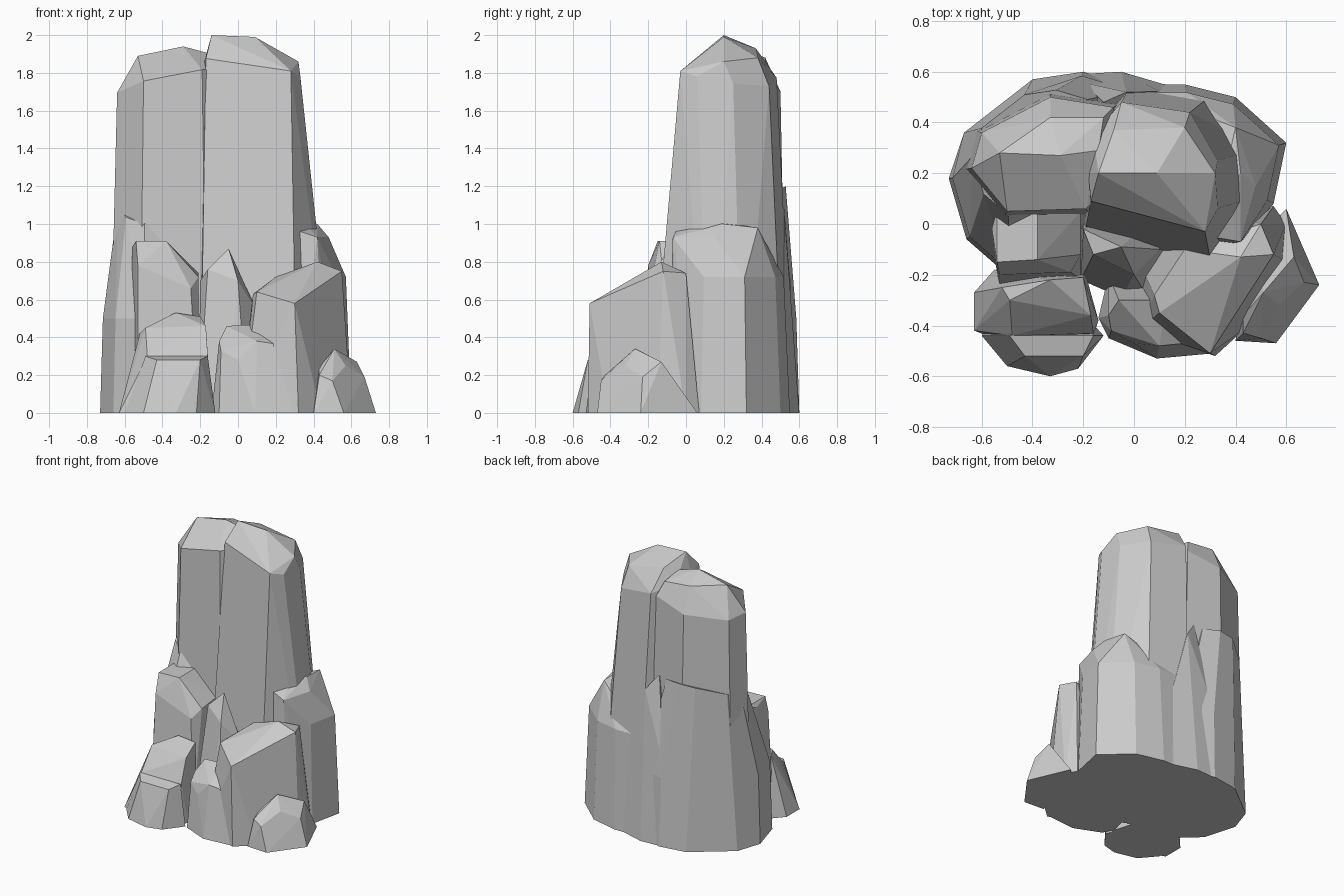
import bpy, bmesh, math
from mathutils import Vector


def rock(name, outline, rings=(), crown=(), foot=(0, 0, 1)):
    """Faceted boulder: footprint on the ground, scaled/tilted rings, extra corner points."""
    xs, ys = zip(*outline)
    cx, cy = (min(xs) + max(xs)) / 2, (min(ys) + max(ys)) / 2
    bm = bmesh.new()
    # ring = height, x shift, y shift, scale, x tilt, y tilt
    for z, dx, dy, f, tx, ty in [(0, *foot, 0, 0), *rings]:
        for x, y in outline:
            px, py = (x - cx) * f, (y - cy) * f
            bm.verts.new((cx + dx + px, cy + dy + py, z + tx * px + ty * py))
    for p in crown:
        bm.verts.new(Vector(p))
    bmesh.ops.convex_hull(bm, input=bm.verts[:])
    loose = [v for v in bm.verts if not v.link_faces]
    bmesh.ops.delete(bm, geom=loose, context='VERTS')
    bmesh.ops.dissolve_limit(bm, angle_limit=math.radians(4),
                             verts=bm.verts[:], edges=bm.edges[:])
    bmesh.ops.recalc_face_normals(bm, faces=bm.faces[:])
    me = bpy.data.meshes.new(name)
    bm.to_mesh(me)
    bm.free()
    ob = bpy.data.objects.new(name, me)
    bpy.context.collection.objects.link(ob)
    return ob


# Tall columns, outlines taken at the shoulder and flared to the ground
rock("left_column",
     [(-.64, .22), (-.6, .36), (-.33, .5), (-.08, .46), (-.1, .15), (-.19, .06), (-.5, .05)],
     [(1.74, 0, 0, 1, .2, -.2)],
     [(-.53, .28, 1.89), (-.29, .27, 1.94), (-.14, .29, 1.9), (-.33, .42, 1.88), (-.12, .42, 1.86)],
     foot=(0, 0, 1.15))
rock("right_column",
     [(-.18, .2), (-.17, .09), (.28, -.03), (.33, .06), (.33, .25), (.22, .44), (-.05, .48), (-.16, .35)],
     [(1.8, 0, 0, 1, -.2, -.2)],
     [(-.14, .2, 2), (.09, .2, 1.99), (.32, .2, 1.86), (-.08, .37, 1.93), (.2, .38, 1.88),
      (-.2, -.06, 0), (.31, -.19, 0), (.52, .12, 0), (.5, .3, 0), (.32, .52, 0), (0, .57, 0)])

# Broad rocks hugging the columns at the left and back
rock("left_skirt",
     [(-.73, .18), (-.67, .36), (-.4, .57), (-.2, .6), (0, .54), (0, .1), (-.5, -.2), (-.66, -.06)],
     [(.5, 0, 0, .96, 0, 0), (1.1, -.045, .08, .62, 0, .4)])
rock("back_spike",
     [(-.22, .59), (-.05, .6), (.12, .55), (.1, .35), (-.2, .35)],
     [(.6, 0, -.02, .9, 0, 0)],
     [(-.12, .48, 1.2), (-.03, .52, 1.08)])
rock("back_right_rock",
     [(.3, -.1), (.46, -.04), (.55, .08), (.6, .32), (.4, .5), (.2, .55), (.02, .55), (.05, 0)],
     [(.72, 0, 0, .9, 0, 0)],
     [(.34, .12, 1.02), (.42, .2, 1), (.4, .38, .98), (.3, -.05, .97),
      (.42, -.07, .93), (.48, .15, .93)])

# Front right cluster
rock("front_right_rock",
     [(.55, .07), (.6, 0), (.6, -.15), (.44, -.41), (.32, -.52), (.02, -.42), (0, -.1), (.3, .07)],
     [],
     [(.3, -.51, .58), (.1, -.35, .64), (.08, -.28, .63), (.2, -.1, .72),
      (.42, -.13, .8), (.55, -.12, .75), (.5, 0, .74)])
rock("front_right_chip",
     [(.4, -.46), (.56, -.47), (.73, -.24), (.6, .06), (.45, -.1)],
     [],
     [(.51, -.27, .34), (.63, -.13, .27), (.43, -.43, .2), (.5, -.45, .17),
      (.57, -.32, .25), (.43, -.36, .24), (.67, -.23, .19)])
rock("front_low_rock",
     [(-.14, -.37), (-.1, -.45), (.09, -.53), (.31, -.51), (.3, -.2), (-.1, -.2)],
     [],
     [(-.1, -.36, .38), (-.06, -.3, .46), (.13, -.3, .47), (.3, -.46, .35),
      (.1, -.48, .38), (0, -.47, .28), (-.09, -.42, .33)])

# Middle and front left cluster
rock("middle_spike",
     [(-.21, -.22), (-.05, -.29), (.05, -.28), (.17, -.1), (.1, .05), (-.2, .05)],
     [],
     [(-.05, -.09, .87), (-.16, -.12, .76), (-.2, -.02, .7), (0, -.2, .7), (.1, -.1, .54)])
rock("left_block",
     [(-.56, -.05), (-.53, -.26), (-.21, -.22), (-.2, .05), (-.5, .05)],
     [],
     [(-.56, -.02, .88), (-.54, -.15, .91), (-.38, -.14, .91), (-.54, .06, .91),
      (-.38, .06, .91), (-.21, -.12, .72), (-.21, .05, .74), (-.53, -.2, .78), (-.25, -.19, .66)])
rock("front_left_rock",
     [(-.63, -.27), (-.63, -.42), (-.48, -.48), (-.16, -.44), (-.14, -.38), (-.19, -.2), (-.55, -.18)],
     [],
     [(-.49, -.3, .45), (-.33, -.22, .53), (-.2, -.21, .51), (-.17, -.36, .46),
      (-.16, -.43, .3), (-.48, -.44, .3), (-.52, -.25, .42)])
rock("front_left_step",
     [(-.6, -.44), (-.5, -.56), (-.33, -.6), (-.22, -.57), (-.12, -.44), (-.2, -.35), (-.55, -.35)],
     [],
     [(-.49, -.44, .3), (-.43, -.52, .28), (-.2, -.52, .28), (-.16, -.44, .3)])
